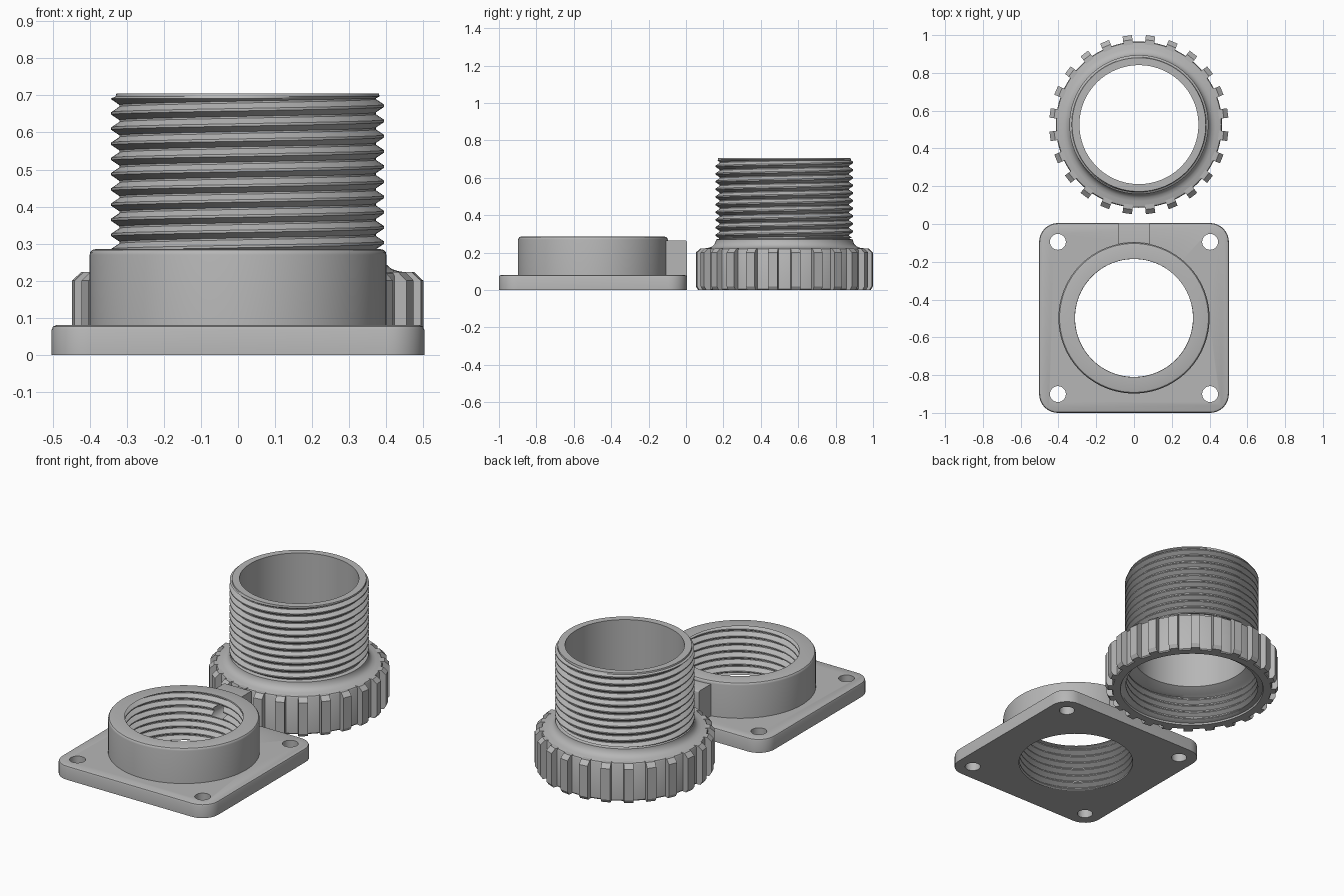
import bpy, bmesh, math
from math import sin, cos, pi, radians, ceil
from mathutils import Matrix

cube = bpy.data.objects.get("Cube")
if cube:
    bpy.data.objects.remove(cube, do_unlink=True)

grey = bpy.data.materials.new("plain grey")
grey.use_nodes = True
grey.diffuse_color = (0.47, 0.47, 0.47, 1)
grey.node_tree.nodes["Principled BSDF"].inputs["Base Color"].default_value = grey.diffuse_color

SEGMENTS = 96
PITCH = 0.041
RING = (0.026, 0.526)
FLANGE = (0.0, -0.4975)


def finish(name, bm, smooth=30):
    bmesh.ops.remove_doubles(bm, verts=bm.verts, dist=1e-5)
    bmesh.ops.recalc_face_normals(bm, faces=bm.faces)
    mesh = bpy.data.meshes.new(name)
    bm.to_mesh(mesh)
    bm.free()
    mesh.materials.append(grey)
    ob = bpy.data.objects.new(name, mesh)
    bpy.context.collection.objects.link(ob)
    shade(ob, smooth)
    return ob


def activate(ob):
    bpy.ops.object.select_all(action='DESELECT')
    ob.select_set(True)
    bpy.context.view_layer.objects.active = ob


def shade(ob, angle=30):
    activate(ob)
    bpy.ops.object.shade_smooth_by_angle(angle=radians(angle))


def thread_rows(root, crest, z0, z1, turn):
    """Profile points of a helical thread at one angle, clamped to its ends."""
    low, high = min(z0, z1), max(z0, z1)
    shape = [(0.0, 0), (0.12, 0), (0.48, 1), (0.64, 1), (1.0, 0)]

    def radius(z):
        p = ((z - low) / PITCH - turn) % 1.0
        for (a, fa), (b, fb) in zip(shape, shape[1:]):
            if p <= b:
                return root + (crest - root) * (fa + (fb - fa) * (p - a) / (b - a))

    rows = []
    for m in range(-1, ceil((high - low) / PITCH) + 1):
        for p, f in shape[:-1]:
            z = low + PITCH * (m + p + turn)
            if low < z < high:
                rows.append((root + (crest - root) * f, z))
            else:
                z = min(max(z, low), high)
                rows.append((radius(z), z))
    return rows if z0 < z1 else rows[::-1]


def lathe(name, profile, centre):
    """Revolve a closed profile; four-number items are threads."""
    bm = bmesh.new()
    columns = []
    for i in range(SEGMENTS + 1):
        t = i / SEGMENTS
        points = []
        for item in profile:
            points += thread_rows(*item, t) if len(item) == 4 else [item]
        a = 2 * pi * t
        columns.append([bm.verts.new((centre[0] + r * cos(a), centre[1] + r * sin(a), z))
                        for r, z in points])
    for left, right in zip(columns, columns[1:]):
        for j in range(len(left)):
            k = (j + 1) % len(left)
            bm.faces.new((left[j], right[j], right[k], left[k]))
    return finish(name, bm)


def cut(ob, centre, radius, depth, along_y=False):
    """Drill a round hole."""
    bm = bmesh.new()
    bmesh.ops.create_cone(bm, cap_ends=True, segments=48, radius1=radius,
                          radius2=radius, depth=depth)
    if along_y:
        bmesh.ops.rotate(bm, verts=bm.verts, matrix=Matrix.Rotation(pi / 2, 3, 'X'))
    bmesh.ops.translate(bm, verts=bm.verts, vec=centre)
    cutter = finish("hole_cutter", bm)
    cutter.hide_render = True
    mod = ob.modifiers.new("hole", 'BOOLEAN')
    mod.operation = 'DIFFERENCE'
    mod.solver = 'EXACT'
    mod.object = cutter
    activate(ob)
    bpy.ops.object.modifier_apply(modifier=mod.name)
    bpy.data.objects.remove(cutter, do_unlink=True)


# Threaded tube with its collar and inner thread
lathe("threaded_tube", [
    (0.435, 0), (0.44, 0.006), (0.44, 0.212), (0.436, 0.22), (0.425, 0.223),
    (0.405, 0.226), (0.388, 0.232), (0.374, 0.244), (0.367, 0.262), (0.366, 0.27),
    (0.346, 0.275), (0.346, 0.368, 0.28, 0.692), (0.356, 0.697), (0.354, 0.705),
    (0.315, 0.705), (0.315, 0.2), (0.36, 0.175), (0.386, 0.363, 0.17, 0.015),
    (0.39, 0.01), (0.393, 0)], RING)

# Grip teeth around the collar
bm = bmesh.new()
tooth = [(0.425, 0), (0.462, 0), (0.4745, 0.02), (0.4745, 0.2), (0.45, 0.223), (0.425, 0.223)]
for i in range(24):
    a = 2 * pi * (i + 0.5) / 24
    sides = [[bm.verts.new((RING[0] + r * cos(a) - w * sin(a),
                            RING[1] + r * sin(a) + w * cos(a), z)) for r, z in tooth]
             for w in (-0.025, 0.025)]
    for side in sides:
        bm.faces.new(side)
    for j in range(len(tooth)):
        k = (j + 1) % len(tooth)
        bm.faces.new((sides[0][j], sides[0][k], sides[1][k], sides[1][j]))
finish("grip_teeth", bm, 10)

# Square mounting plate with rounded corners and a softened top edge
bm = bmesh.new()
loops = []
for inset, z in ((0, 0), (0, 0.068), (0.0035, 0.0765), (0.012, 0.08)):
    loop = []
    for q in range(4):
        for s in range(9):
            a = pi / 2 * (q + s / 8)
            sx, sy = (1, -1, -1, 1)[q], (1, 1, -1, -1)[q]
            loop.append(bm.verts.new((sx * 0.4025 + (0.1 - inset) * cos(a),
                                      FLANGE[1] + sy * 0.4025 + (0.1 - inset) * sin(a), z)))
    loops.append(loop)
for low, high in zip(loops, loops[1:]):
    for j in range(len(low)):
        k = (j + 1) % len(low)
        bm.faces.new((low[j], low[k], high[k], high[j]))
bm.faces.new(loops[0])
bm.faces.new(loops[-1])
plate = finish("mounting_plate", bm)
cut(plate, (0, FLANGE[1], 0.04), 0.395, 0.3)
for sx in (-1, 1):
    for sy in (-1, 1):
        cut(plate, (sx * 0.403, FLANGE[1] + sy * 0.403, 0.04), 0.042, 0.3)
shade(plate)

# Round boss with an inner thread
boss = lathe("threaded_boss", [
    (0.4, 0), (0.4, 0.27), (0.3985, 0.277), (0.394, 0.2825), (0.386, 0.285),
    (0.313, 0.285), (0.34, 0.312, 0.282, 0.003), (0.313, 0)], FLANGE)

# Block behind the boss that carries the screw hole
bm = bmesh.new()
bmesh.ops.create_cube(bm, size=1)
bmesh.ops.scale(bm, verts=bm.verts, vec=(0.172, 0.134, 0.205))
bmesh.ops.translate(bm, verts=bm.verts, vec=(0, -0.0625, 0.1625))
edges = [e for e in bm.edges if all(v.co.z > 0.2 and v.co.y > 0 for v in e.verts)]
bmesh.ops.bevel(bm, geom=edges, offset=0.008, segments=3, profile=0.5, affect='EDGES')
block = finish("screw_block", bm)

# Screw hole through block and boss wall
for part in (boss, block):
    cut(part, (0, -0.08, 0.18), 0.04, 0.3, along_y=True)
    shade(part)
